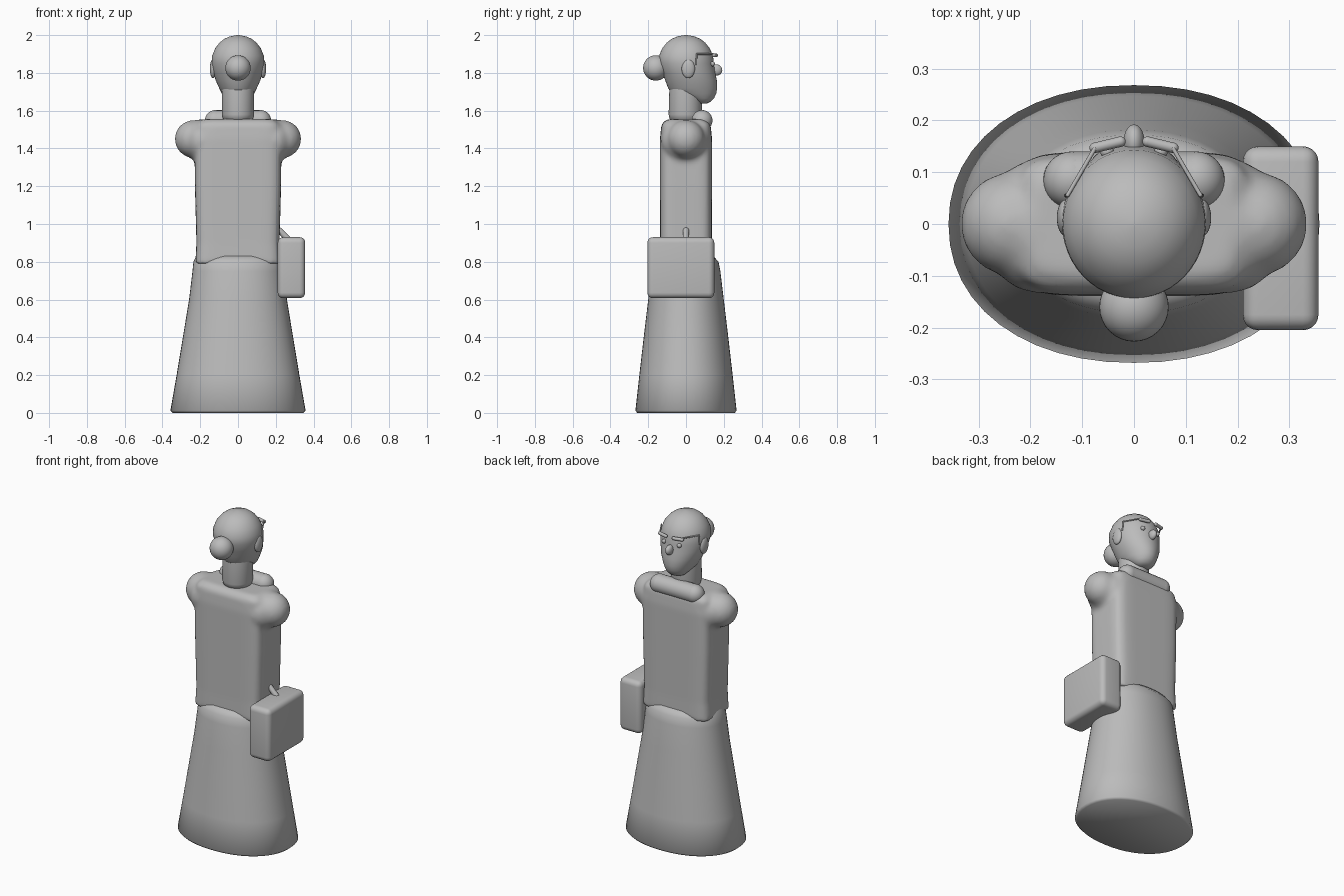
import bpy, bmesh, math
from mathutils import Vector

if "Cube" in bpy.data.objects:
    bpy.data.objects.remove(bpy.data.objects["Cube"], do_unlink=True)

GREY = (0.5, 0.5, 0.5, 1)
clay = bpy.data.materials.new("clay grey")
clay.use_nodes = True
clay.diffuse_color = GREY
clay.node_tree.nodes["Principled BSDF"].inputs["Base Color"].default_value = GREY


def finish(bm, name, angle=40):
    """Turn a bmesh into a smooth shaded clay object."""
    bmesh.ops.recalc_face_normals(bm, faces=bm.faces)
    mesh = bpy.data.meshes.new(name)
    bm.to_mesh(mesh)
    bm.free()
    mesh.materials.append(clay)
    obj = bpy.data.objects.new(name, mesh)
    bpy.context.collection.objects.link(obj)
    bpy.ops.object.select_all(action='DESELECT')
    obj.select_set(True)
    bpy.context.view_layer.objects.active = obj
    bpy.ops.object.shade_smooth_by_angle(angle=math.radians(angle))
    return obj


def loft(bm, rings, power=2, n=48):
    """Stack closed rings given as (z, half width, y back, y front)."""
    previous = None
    for z, rx, back, front in rings:
        loop = []
        for i in range(n):
            a = math.tau * i / n
            c, s = math.cos(a), math.sin(a)
            x = rx * math.copysign(abs(c) ** (2 / power), c)
            y = (front - back) / 2 * math.copysign(abs(s) ** (2 / power), s)
            loop.append(bm.verts.new((x, y + (front + back) / 2, z)))
        if previous:
            for i in range(n):
                j = (i + 1) % n
                bm.faces.new((previous[i], previous[j], loop[j], loop[i]))
        else:
            bm.faces.new(loop[::-1])
        previous = loop
    bm.faces.new(previous)


def ball(bm, centre, radii):
    made = bmesh.ops.create_uvsphere(bm, u_segments=32, v_segments=20, radius=1)["verts"]
    for v in made:
        v.co = Vector(centre) + Vector(a * b for a, b in zip(v.co, radii))


def ellipsoid(name, centre, radii):
    bm = bmesh.new()
    ball(bm, centre, radii)
    return finish(bm, name)


def rod(name, points, radius):
    """Round bar through the points."""
    bm = bmesh.new()
    for a, b in zip(points, points[1:]):
        a, b = Vector(a), Vector(b)
        turn = (b - a).to_track_quat('Z', 'Y')
        made = bmesh.ops.create_cone(bm, cap_ends=True, segments=20, radius1=radius,
                                     radius2=radius, depth=(b - a).length)["verts"]
        for v in made:
            v.co = turn @ v.co + (a + b) / 2
    for p in points:
        ball(bm, p, (radius,) * 3)
    return finish(bm, name)


def box(bm, low, high):
    made = bmesh.ops.create_cube(bm, size=1)["verts"]
    for v in made:
        v.co = Vector(l + (c + 0.5) * (h - l) for c, l, h in zip(v.co, low, high))


# Skirt, oval and flaring to the hem
bm = bmesh.new()
loft(bm, [(0, 0.345, -0.258, 0.258), (0.012, 0.358, -0.268, 0.268), (0.2, 0.325, -0.247, 0.247),
          (0.4, 0.292, -0.224, 0.224), (0.6, 0.259, -0.2, 0.2), (0.75, 0.241, -0.182, 0.182),
          (0.8, 0.236, -0.172, 0.172), (0.83, 0.222, -0.145, 0.145)], 2.15)
finish(bm, "skirt", 60)

# Torso and arm stumps, blended into one skin
bm = bmesh.new()
loft(bm, [(0.79, 0.226, -0.14, 0.14), (0.9, 0.22, -0.138, 0.138), (1.2, 0.228, -0.138, 0.138),
          (1.45, 0.23, -0.138, 0.138), (1.53, 0.22, -0.13, 0.13), (1.555, 0.19, -0.1, 0.1)], 6)
for side in (-1, 1):
    ball(bm, (side * 0.235, 0, 1.45), (0.1, 0.1, 0.1))
    ball(bm, (side * 0.19, -0.005, 1.44), (0.1, 0.128, 0.115))
torso = finish(bm, "torso", 180)
remesh = torso.modifiers.new("blend", 'REMESH')
remesh.mode = 'VOXEL'
remesh.voxel_size = 0.012
remesh.use_smooth_shade = True
soften = torso.modifiers.new("soften", 'SMOOTH')
soften.factor = 0.5
soften.iterations = 8

# Collar roll across the chest
rod("collar", [(-0.12, 0.085, 1.548), (0.12, 0.085, 1.548)], 0.055)

# Neck and head
bm = bmesh.new()
loft(bm, [(1.54, 0.06, -0.065, 0.06), (1.556, 0.08, -0.087, 0.08),
          (1.58, 0.086, -0.092, 0.084), (1.72, 0.086, -0.088, 0.084)])
finish(bm, "neck", 60)
bm = bmesh.new()
loft(bm, [(1.638, 0.03, 0.06, 0.11), (1.648, 0.05, 0.04, 0.13), (1.665, 0.066, 0, 0.148),
          (1.69, 0.085, -0.075, 0.16), (1.72, 0.1, -0.095, 0.165), (1.76, 0.118, -0.11, 0.163),
          (1.8, 0.13, -0.125, 0.155), (1.85, 0.139, -0.144, 0.148), (1.89, 0.137, -0.143, 0.143),
          (1.93, 0.121, -0.126, 0.126), (1.96, 0.098, -0.102, 0.102), (1.98, 0.073, -0.076, 0.076),
          (1.993, 0.043, -0.045, 0.045), (2, 0.008, -0.008, 0.008)])
finish(bm, "head", 60)
ellipsoid("hair_bun", (0, -0.16, 1.826), (0.067, 0.067, 0.067))
ellipsoid("nose", (0, 0.16, 1.815), (0.02, 0.032, 0.03))

# Paired ears, eyes, brows and spectacle arms
for side, label in ((1, "left"), (-1, "right")):
    ellipsoid(label + "_ear", (side * 0.132, 0.012, 1.822), (0.017, 0.035, 0.05))
    ellipsoid(label + "_eye", (side * 0.052, 0.14, 1.848), (0.013, 0.013, 0.013))
    rod(label + "_brow", [(side * 0.076, 0.147, 1.893), (side * 0.026, 0.159, 1.893)], 0.01)
    rod(label + "_spectacle_arm", [(side * 0.131, 0.055, 1.845), (side * 0.128, 0.056, 1.9),
                                   (side * 0.076, 0.145, 1.9)], 0.004)

# Handbag with rounded edges and a short strap
bm = bmesh.new()
box(bm, (0.21, -0.205, 0.607), (0.356, 0.15, 0.93))
bmesh.ops.bevel(bm, geom=bm.edges[:], offset=0.03, segments=5, profile=0.5, affect='EDGES')
finish(bm, "handbag")
rod("bag_strap", [(0.275, 0, 0.91), (0.22, 0, 0.965)], 0.016)
